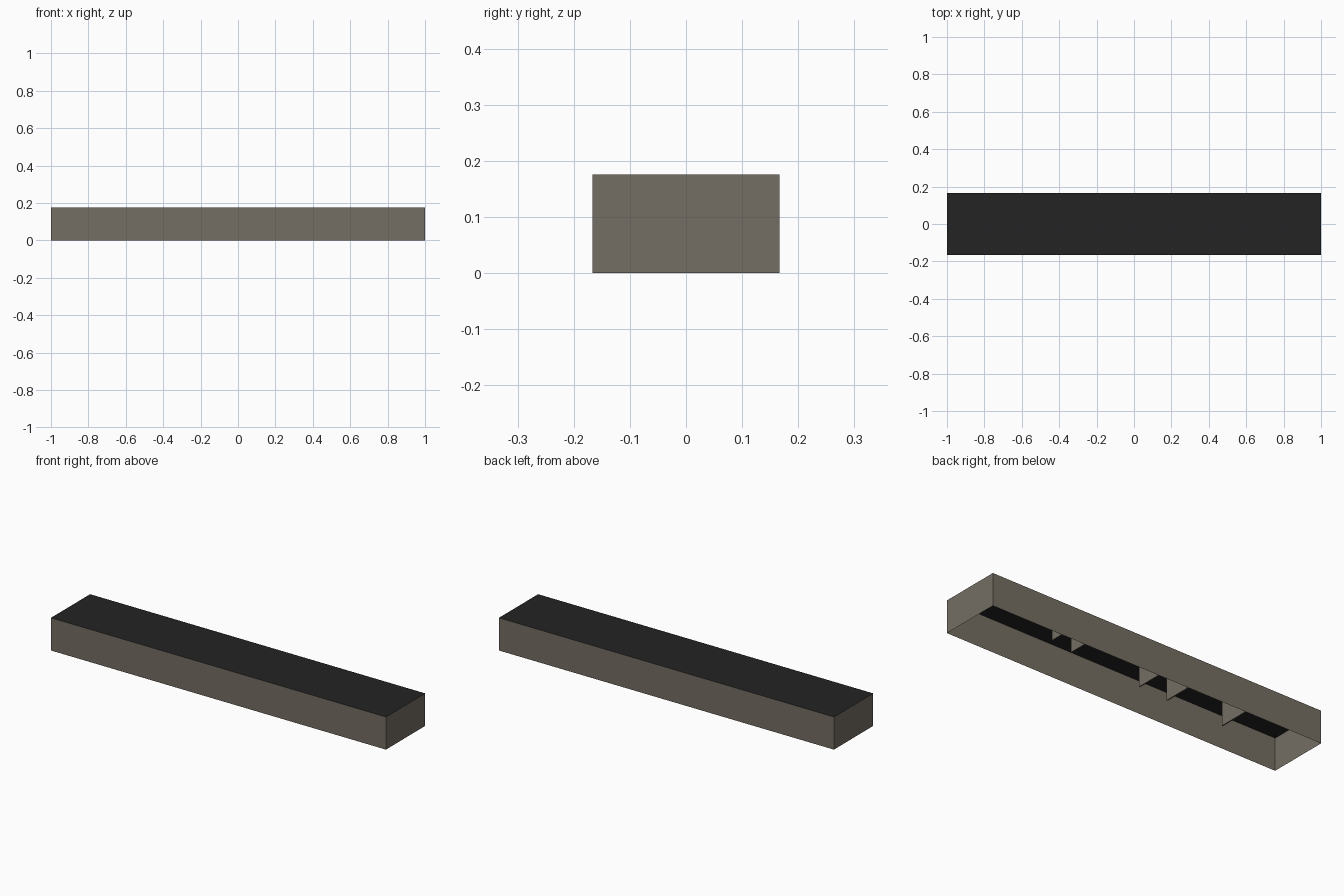
import bpy
import bmesh

cube = bpy.data.objects.get("Cube")
if cube:
    bpy.data.objects.remove(cube, do_unlink=True)

HALF_X, HALF_Y, HEIGHT = 1.0, 0.167, 0.176


def material(name, rgb):
    mat = bpy.data.materials.new(name)
    mat.use_nodes = True
    mat.diffuse_color = (*rgb, 1)
    mat.node_tree.nodes["Principled BSDF"].inputs["Base Color"].default_value = (*rgb, 1)
    return mat


wall_mat = material("warm grey wall", (0.178, 0.156, 0.125))
roof_mat = material("charcoal roof", (0.017, 0.017, 0.017))


def box(name, low, high, mat, keep=lambda normal: True):
    """Box between two corners, keeping only the faces whose normal passes the rule."""
    bm = bmesh.new()
    bmesh.ops.create_cube(bm, size=1)
    for v in bm.verts:
        v.co = [lo + (c + 0.5) * (hi - lo) for c, lo, hi in zip(v.co, low, high)]
    bm.normal_update()
    unwanted = [f for f in bm.faces if not keep(f.normal)]
    bmesh.ops.delete(bm, geom=unwanted, context="FACES")
    mesh = bpy.data.meshes.new(name)
    bm.to_mesh(mesh)
    bm.free()
    mesh.materials.append(mat)
    obj = bpy.data.objects.new(name, mesh)
    bpy.context.collection.objects.link(obj)
    return obj


# Hollow shell, open underneath: thin outer walls and a flat roof sheet
low, high = (-HALF_X, -HALF_Y, 0), (HALF_X, HALF_Y, HEIGHT)
box("outer_walls", low, high, wall_mat, lambda n: abs(n.z) < 0.5)
box("roof", low, high, roof_mat, lambda n: n.z > 0.5)

# Thin partitions reaching inward from the back wall
partitions = [(0.58, 0.095), (0.44, 0.066), (-0.01, 0.023), (-0.19, 0.009), (-0.54, -0.006)]
for i, (x, inner_y) in enumerate(partitions, 1):
    box(f"partition_{i}", (x - 0.006, inner_y, 0.001), (x, HALF_Y - 0.001, HEIGHT - 0.001), wall_mat)
